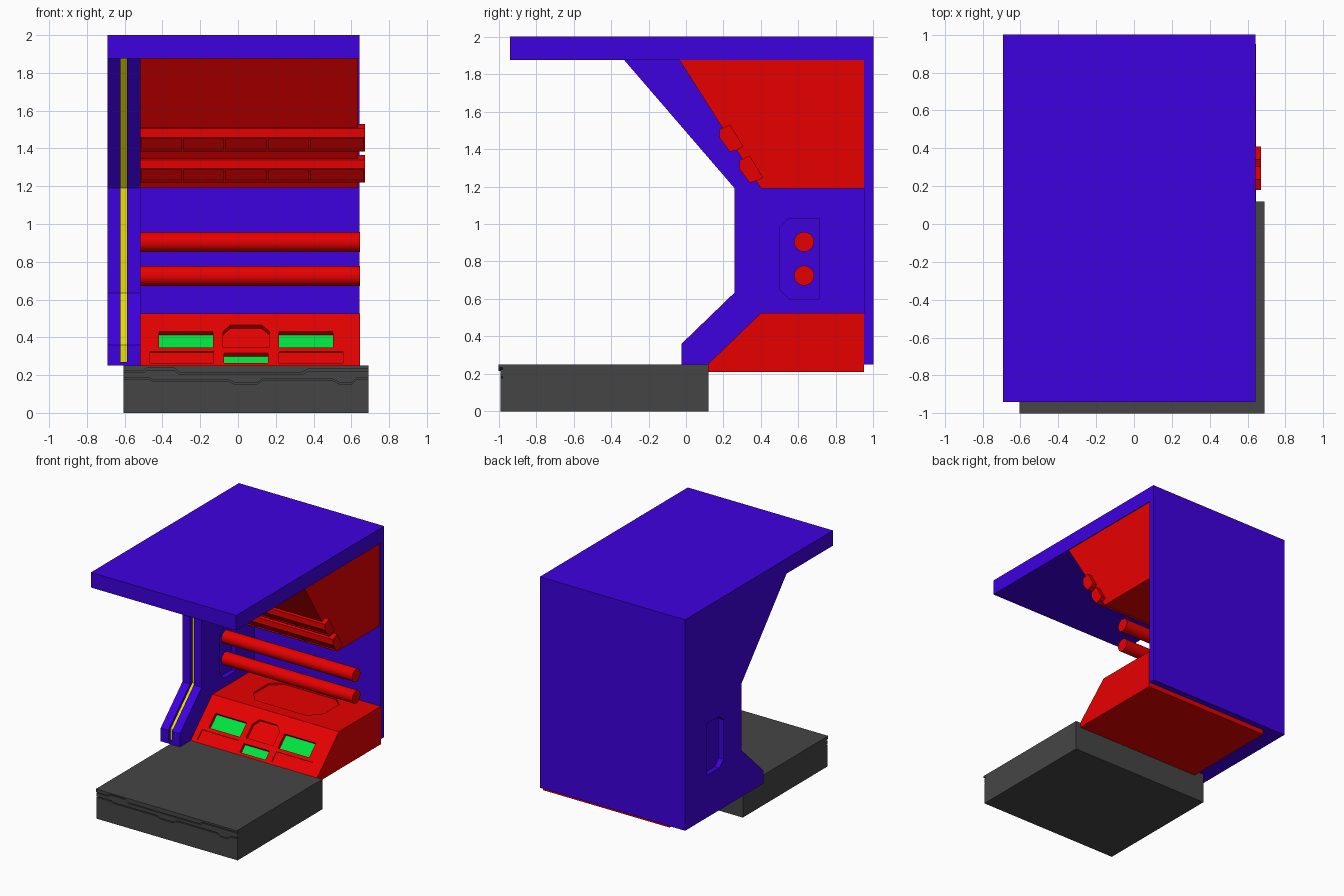
import bpy, bmesh, math
from mathutils import Vector

if "Cube" in bpy.data.objects:
    bpy.data.objects.remove(bpy.data.objects["Cube"])


def material(name, rgb):
    m = bpy.data.materials.new(name)
    m.diffuse_color = (*rgb, 1)
    m.use_nodes = True
    m.node_tree.nodes["Principled BSDF"].inputs["Base Color"].default_value = m.diffuse_color
    return m


PURPLE = material("purple", (0.048, 0.0, 0.74))
RED = material("red", (0.80, 0.0, 0.0))
GREEN = material("green", (0.0, 0.78, 0.05))
YELLOW = material("yellow", (0.82, 0.78, 0.0))
GREY = material("dark grey", (0.06, 0.06, 0.06))


def prism(name, pts, vec, mat):
    """Extrude a flat 3D outline along a vector."""
    bm = bmesh.new()
    low = [bm.verts.new(p) for p in pts]
    high = [bm.verts.new(Vector(p) + Vector(vec)) for p in pts]
    bm.faces.new(low)
    bm.faces.new(high[::-1])
    for i in range(len(pts)):
        j = (i + 1) % len(pts)
        bm.faces.new((low[i], high[i], high[j], low[j]))
    bmesh.ops.recalc_face_normals(bm, faces=bm.faces)
    me = bpy.data.meshes.new(name)
    bm.to_mesh(me)
    bm.free()
    me.materials.append(mat)
    ob = bpy.data.objects.new(name, me)
    bpy.context.collection.objects.link(ob)
    return ob


def side_prism(name, yz, x0, x1, mat):
    return prism(name, [Vector((x0, y, z)) for y, z in yz], (x1 - x0, 0, 0), mat)


def box(name, x0, x1, y0, y1, z0, z1, mat):
    return side_prism(name, [(y0, z0), (y1, z0), (y1, z1), (y0, z1)], x0, x1, mat)


def cut(ob, cutter):
    """Subtract the cutter and discard it."""
    mod = ob.modifiers.new("cut", 'BOOLEAN')
    mod.operation, mod.solver, mod.object = 'DIFFERENCE', 'EXACT', cutter
    bpy.context.view_layer.objects.active = ob
    bpy.ops.object.modifier_apply(modifier=mod.name)
    bpy.data.objects.remove(cutter)


# Shell: roof and back wall
box("roof", -0.692, 0.642, -0.94, 1.0, 1.875, 2.0, PURPLE)
box("back_wall", -0.692, 0.642, 0.95, 1.0, 0.25, 1.875, PURPLE)

# Side wall with shaped front edge
front = [(-0.33, 1.875), (0.26, 1.19), (0.26, 0.635), (-0.025, 0.36)]
wall = side_prism("side_wall", front + [(-0.025, 0.25), (0.95, 0.25), (0.95, 1.875)],
                  -0.692, -0.515, PURPLE)
# Groove down the front edge, with a light strip in it
path = [(-0.369, 1.92)] + front[1:] + [(-0.025, 0.27)]


def band(a, b):
    return [(y + a, z) for y, z in path] + [(y + b, z) for y, z in reversed(path)]


cut(wall, side_prism("groove_cutter", band(-0.06, 0.036), -0.622, -0.588, PURPLE))
side_prism("light_strip", band(0.030, 0.0362), -0.6218, -0.5882, YELLOW)
# Window-shaped recesses on both faces of the wall
window = [(0.50, 0.65), (0.55, 0.60), (0.71, 0.60), (0.71, 1.03), (0.55, 1.03), (0.50, 0.98)]
for x0, x1 in ((-0.73, -0.65), (-0.555, -0.475)):
    cut(wall, side_prism("window_cutter", window, x0, x1, PURPLE))

# Upper housing with sloping face
side_prism("upper_housing", [(-0.035, 1.875), (0.40, 1.19), (0.95, 1.19), (0.95, 1.875)],
           -0.515, 0.634, RED)

# Two faceted bars on the slope, each with five inset panels underneath
bar_profile = [(0.18, 1.505), (0.235, 1.53), (0.305, 1.415), (0.285, 1.40), (0.235, 1.385), (0.18, 1.458)]
for i in range(2):
    dy, dz = 0.105 * i, -0.165 * i
    bar = side_prism("slope_bar", [(y + dy, z + dz) for y, z in bar_profile], -0.515, 0.672, RED)
    n = Vector((0, -0.80, -0.60))
    for k in range(5):
        x0 = -0.512 + 0.2245 * k
        x1 = x0 + 0.212 if k < 4 else 0.664
        a = Vector((0, 0.185 + dy, 1.451 + dz)) + n * 0.02
        b = Vector((0, 0.230 + dy, 1.392 + dz)) + n * 0.02
        X0, X1 = Vector((x0, 0, 0)), Vector((x1, 0, 0))
        cut(bar, prism("panel_cutter", [a + X0, a + X1, b + X1, b + X0], -n * 0.028, RED))

# Round rods
for z in (0.905, 0.725):
    bpy.ops.mesh.primitive_cylinder_add(vertices=32, radius=0.053, depth=1.2,
                                        location=(0.045, 0.63, z), rotation=(0, math.pi / 2, 0))
    rod = bpy.context.object
    rod.name = "round_rod"
    rod.data.materials.append(RED)
    bpy.ops.object.shade_smooth_by_angle()

# Console
console = side_prism("console", [(0.115, 0.21), (0.115, 0.25), (0.40, 0.525), (0.95, 0.525), (0.95, 0.21)],
                     -0.515, 0.645, RED)
N = Vector((0, -0.694, 0.72))


def on_slope(xz, lift):
    return [Vector((x, 0.115 + (z - 0.25) * 0.285 / 0.275, z)) + N * lift for x, z in xz]


def rect(x0, x1, z0, z1):
    return [(x0, z0), (x1, z0), (x1, z1), (x0, z1)]


# Recesses on the sloping face: outline, depth, whether it holds a screen
recesses = [
    (rect(-0.418, -0.132, 0.345, 0.43), 0.028, True),
    (rect(0.217, 0.503, 0.345, 0.43), 0.028, True),
    (rect(-0.075, 0.16, 0.265, 0.317), 0.028, True),
    (rect(-0.465, -0.13, 0.265, 0.325), 0.009, False),
    (rect(0.217, 0.555, 0.265, 0.325), 0.009, False),
    ([(-0.08, 0.35), (0.168, 0.35), (0.168, 0.43), (0.125, 0.465), (-0.04, 0.465), (-0.08, 0.43)],
     0.025, False),
]
for outline, depth, screen in recesses:
    cut(console, prism("recess_cutter", on_slope(outline, 0.03), -N * (0.03 + depth), RED))
    if screen:
        prism("green_screen", on_slope(outline, -depth - 0.002), N * 0.004, GREEN)
# Eight-sided recess on the console top
top = [(-0.19, 0.50), (0.28, 0.50), (0.37, 0.60), (0.37, 0.80),
       (0.28, 0.88), (-0.19, 0.88), (-0.28, 0.80), (-0.28, 0.60)]
cut(console, prism("top_cutter", [Vector((x, y, 0.51)) for x, y in top], (0, 0, 0.05), RED))

# Floor slab with stepped trim lines on the front
box("floor_slab", -0.605, 0.69, -0.98, 0.12, 0.0, 0.25, GREY)


def front_plate(name, lower, upper, y):
    prism(name, [Vector((x, y, z)) for x, z in lower + upper[::-1]], (0, -0.979 - y, 0), GREY)


lip = [(-0.605, 0.225), (-0.50, 0.225), (-0.48, 0.24), (-0.34, 0.24), (-0.31, 0.215),
       (0.34, 0.215), (0.375, 0.235), (0.69, 0.235)]
mid = [(-0.605, 0.185), (-0.47, 0.185), (-0.45, 0.175), (-0.05, 0.175), (-0.02, 0.16),
       (0.10, 0.16), (0.13, 0.18), (0.50, 0.18), (0.54, 0.16), (0.60, 0.16), (0.63, 0.185), (0.69, 0.185)]


def shift(line, dz):
    return [(x, z + dz) for x, z in line]


front_plate("floor_lip", lip, [(-0.605, 0.25), (0.69, 0.25)], -1.0)
front_plate("floor_trim", mid, shift(lip, -0.012), -0.99)
front_plate("floor_front", [(-0.605, 0.0), (0.69, 0.0)], shift(mid, -0.008), -0.99)
